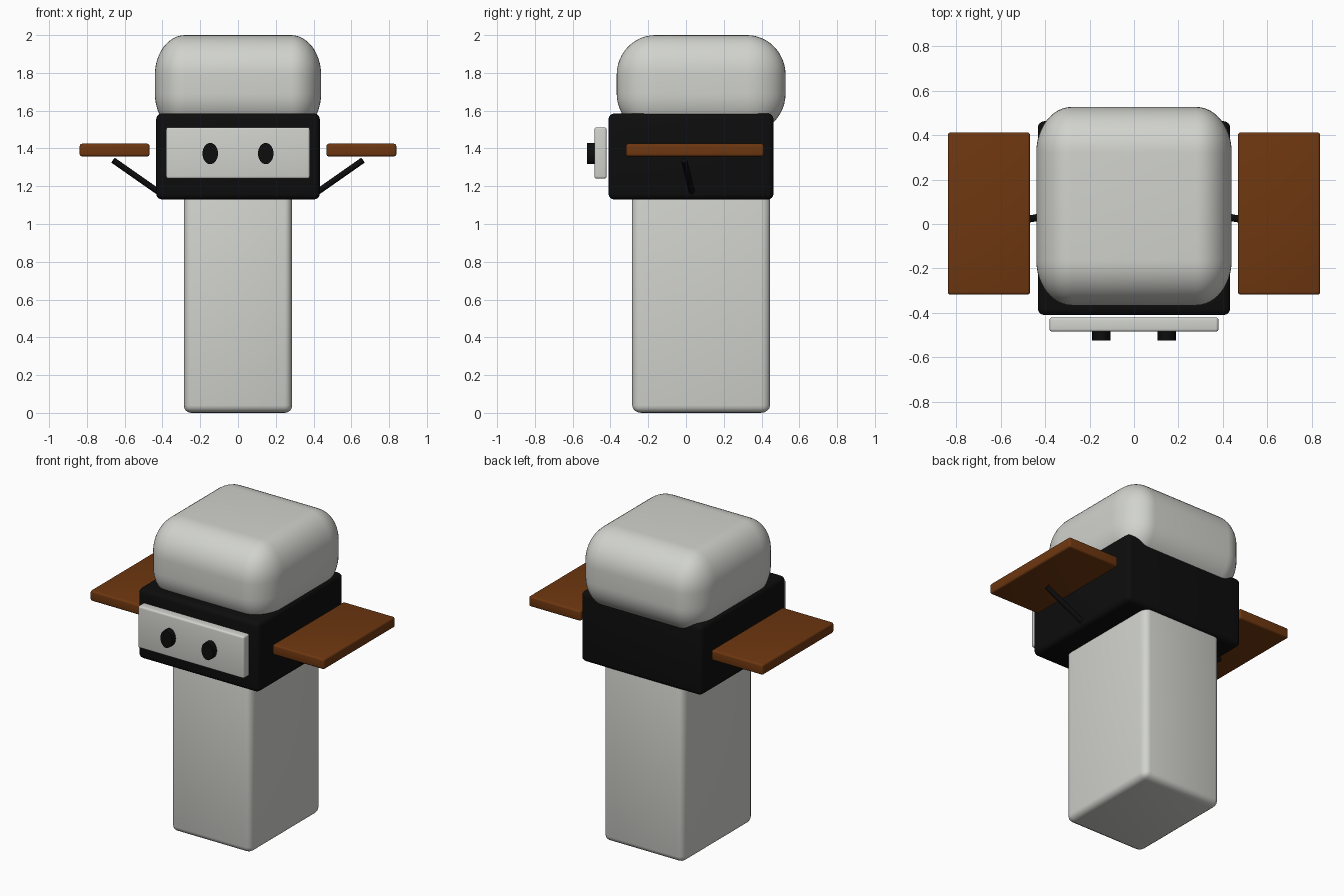
import bpy
import bmesh
import math
from mathutils import Matrix, Vector

if "Cube" in bpy.data.objects:
    bpy.data.objects.remove(bpy.data.objects["Cube"], do_unlink=True)


def material(name, rgb):
    mat = bpy.data.materials.new(name)
    mat.use_nodes = True
    mat.diffuse_color = (*rgb, 1)
    bsdf = mat.node_tree.nodes["Principled BSDF"]
    bsdf.inputs["Base Color"].default_value = (*rgb, 1)
    bsdf.inputs["Roughness"].default_value = 0.6
    return mat


white = material("warm_white", (0.64, 0.65, 0.61))
black = material("black", (0.004, 0.004, 0.004))
brown = material("brown", (0.155, 0.038, 0.005))


def finish(name, bm, mat):
    mesh = bpy.data.meshes.new(name)
    bm.to_mesh(mesh)
    bm.free()
    mesh.materials.append(mat)
    mesh.shade_smooth()
    mesh.set_sharp_from_angle(angle=math.radians(40))
    obj = bpy.data.objects.new(name, mesh)
    bpy.context.collection.objects.link(obj)
    return obj


def rounded_box(name, low, high, radii, mat, segments=4):
    """Box between two corners, with a separate edge radius per axis."""
    low, high, radii = Vector(low), Vector(high), Vector(radii)
    bm = bmesh.new()
    bmesh.ops.create_cube(bm, size=1)
    size = [(h - l) / r for l, h, r in zip(low, high, radii)]
    bmesh.ops.scale(bm, vec=size, verts=bm.verts)
    bmesh.ops.bevel(bm, geom=bm.edges[:], offset=1, segments=segments,
                    profile=0.5, affect='EDGES', clamp_overlap=False)
    bmesh.ops.scale(bm, vec=radii, verts=bm.verts)
    bmesh.ops.translate(bm, vec=(low + high) / 2, verts=bm.verts)
    return finish(name, bm, mat)


def rod(name, start, end, radius, mat, stretch=1, sides=32):
    """Cylinder between two points, optionally stretched in height."""
    start, end = Vector(start), Vector(end)
    axis, middle = end - start, (start + end) / 2
    bm = bmesh.new()
    bmesh.ops.create_cone(bm, cap_ends=True, segments=sides, radius1=radius,
                          radius2=radius, depth=axis.length)
    turn = axis.to_track_quat('Z', 'Y').to_matrix().to_4x4()
    stretched = Matrix.Diagonal((1, 1, stretch, 1))
    bm.transform(Matrix.Translation(middle) @ stretched @ turn)
    return finish(name, bm, mat)


# Post, collar, cap and face plate
rounded_box("post", (-0.287, -0.285, 0), (0.287, 0.445, 1.2),
            (0.04, 0.05, 0.04), white)
rounded_box("collar", (-0.433, -0.41, 1.13), (0.433, 0.463, 1.585),
            (0.03, 0.03, 0.03), black)
rounded_box("cap", (-0.44, -0.367, 1.48), (0.44, 0.527, 2),
            (0.16, 0.205, 0.21), white, segments=12)
rounded_box("face_plate", (-0.38, -0.485, 1.24), (0.38, -0.42, 1.512),
            (0.012, 0.012, 0.012), white)

# Paired eyes, wings and wing struts
for side, s in (("left", 1), ("right", -1)):
    rod(side + "_eye", (s * 0.147, -0.525, 1.373), (s * 0.147, -0.46, 1.373),
        0.041, black, stretch=1.37)
    inner, outer = sorted((s * 0.468, s * 0.838))
    rounded_box(side + "_wing", (inner, -0.318, 1.358), (outer, 0.412, 1.425),
                (0.012, 0.012, 0.012), brown)
    rod(side + "_strut", (s * 0.4, 0.035, 1.155), (s * 0.66, -0.01, 1.337),
        0.016, black, sides=16)
